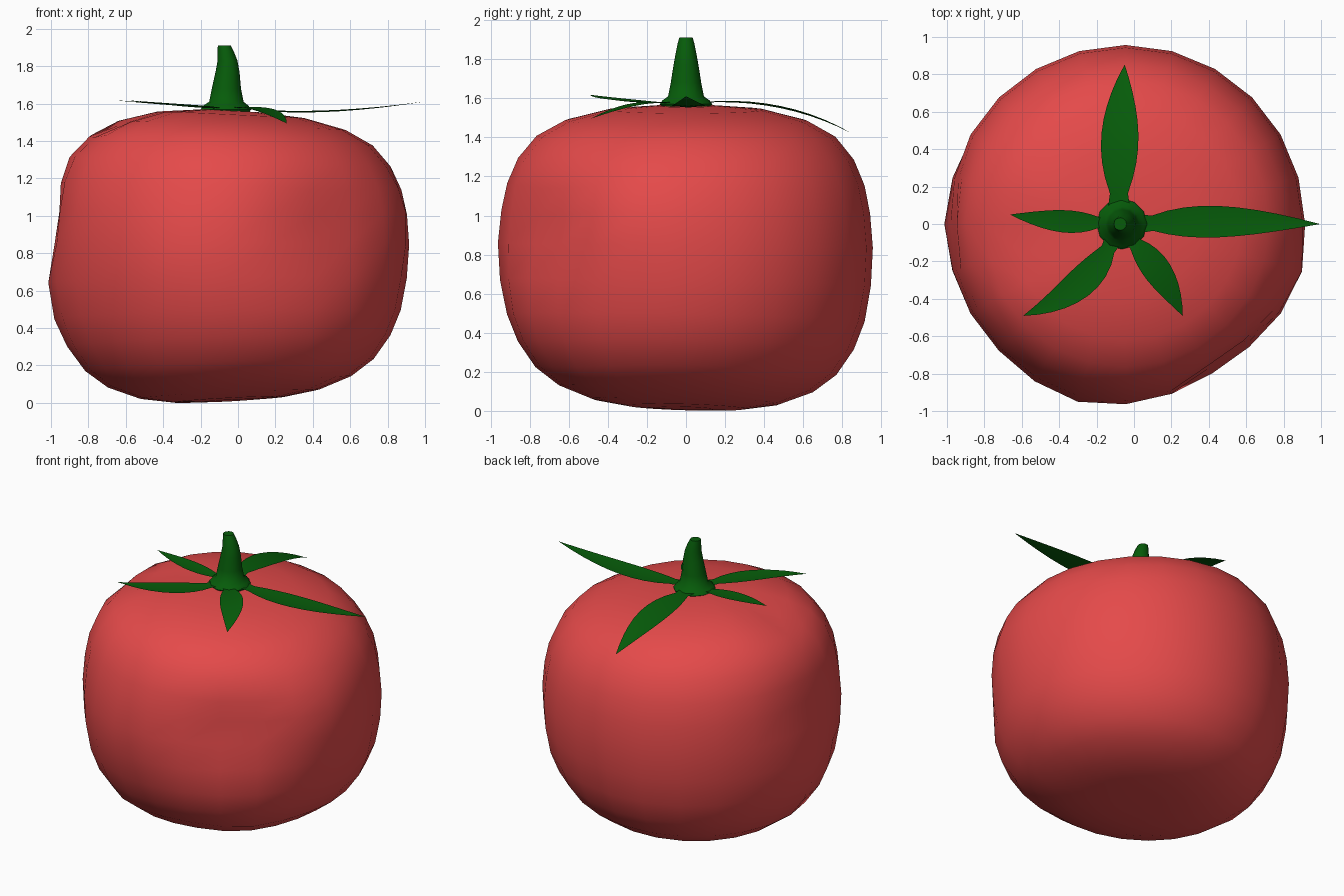
import bpy, bmesh, math
from mathutils import Vector

cube = bpy.data.objects.get("Cube")
if cube:
    bpy.data.objects.remove(cube, do_unlink=True)


def make_material(name, rgb):
    mat = bpy.data.materials.new(name)
    mat.use_nodes = True
    mat.diffuse_color = (*rgb, 1)
    bsdf = mat.node_tree.nodes["Principled BSDF"]
    bsdf.inputs["Base Color"].default_value = (*rgb, 1)
    bsdf.inputs["Roughness"].default_value = 0.6
    return mat


RED = make_material("tomato red", (0.78, 0.068, 0.068))
GREEN = make_material("stem green", (0.002, 0.107, 0.003))


def finish(bm, name, mat, angle=60):
    mesh = bpy.data.meshes.new(name)
    bm.to_mesh(mesh)
    bm.free()
    mesh.materials.append(mat)
    obj = bpy.data.objects.new(name, mesh)
    bpy.context.collection.objects.link(obj)
    bpy.ops.object.select_all(action="DESELECT")
    obj.select_set(True)
    bpy.context.view_layer.objects.active = obj
    bpy.ops.object.shade_smooth_by_angle(angle=math.radians(angle))
    return obj


def loft(rings, sides):
    """Stack of circles (centre x, radius, z), closed with a fan at both ends."""
    bm = bmesh.new()
    loops = []
    for cx, r, z in rings:
        loops.append([bm.verts.new((cx + r * math.cos(i * math.tau / sides),
                                    r * math.sin(i * math.tau / sides), z))
                      for i in range(sides)])
    for a, b in zip(loops, loops[1:]):
        for i in range(sides):
            j = (i + 1) % sides
            bm.faces.new((a[i], a[j], b[j], b[i]))
    for loop in (loops[0], loops[-1]):
        face = bm.faces.new(loop)
        bmesh.ops.poke(bm, faces=[face])
    bmesh.ops.recalc_face_normals(bm, faces=bm.faces)
    return bm


# Fruit: turned profile, leaned to one side and then dented
profile = [(0.14, 0.02), (0.3, 0.026), (0.48, 0.055), (0.65, 0.12), (0.77, 0.21),
           (0.86, 0.34), (0.915, 0.48), (0.947, 0.66), (0.957, 0.85), (0.943, 1.02),
           (0.915, 1.16), (0.86, 1.29), (0.765, 1.405), (0.62, 1.485), (0.4, 1.54),
           (0.15, 1.56)]
fruit = loft([(-0.045, r, z) for r, z in profile], 24)
# Bumps: centre, reach, push outwards
bumps = [((0.47, -0.75, 0.95), 0.26, -0.085),
         ((-0.97, 0.05, 0.95), 0.22, -0.045),
         ((-0.65, -0.1, 1.47), 0.18, -0.06),
         ((-0.97, 0, 0.6), 0.28, 0.03),
         ((0.87, -0.27, 1.0), 0.2, 0.035),
         ((-0.33, -0.9, 0.8), 0.25, 0.03),
         ((0.5, -0.6, 0.25), 0.3, 0.03)]
for v in fruit.verts:
    t = v.co.z / 1.57
    v.co.z += v.co.x * (0.055 - 0.105 * t) - 0.03 * v.co.y * (1 - t)
    out = (v.co - Vector((0, 0, 0.8))).normalized()
    start = v.co.copy()
    for centre, reach, push in bumps:
        d = (start - Vector(centre)).length / reach
        v.co += out * push * math.exp(-d * d)
lowest = min(v.co.z for v in fruit.verts)
for v in fruit.verts:
    v.co.z -= lowest * (1 - v.co.z / 1.57)
finish(fruit, "fruit", RED, 80)

# Stem with its flared collar
stem = loft([(-0.065, 0.12, 1.545), (-0.065, 0.135, 1.57), (-0.065, 0.12, 1.59),
             (-0.062, 0.092, 1.61), (-0.062, 0.078, 1.68), (-0.056, 0.064, 1.77),
             (-0.056, 0.053, 1.83), (-0.066, 0.043, 1.88), (-0.074, 0.034, 1.912)], 12)
finish(stem, "stem", GREEN, 50)


# Leaves: tapered sheets swept along a curved path
def leaf(name, start, control, tip, width, steps=10):
    a, b, c = Vector(start), Vector(control), Vector(tip)
    bm = bmesh.new()
    rows = []
    for i in range(steps + 1):
        t = i / steps
        p = a * (1 - t) ** 2 + b * 2 * t * (1 - t) + c * t * t
        along = (b - a) * (1 - t) + (c - b) * t
        side = Vector((-along.y, along.x, 0)).normalized()
        half = width * (math.sin(math.pi * t ** 0.85) ** 0.9 if 0 < t < 1 else 0)
        half = max(half, 0.6 * width * (1 - 2 * t), 0.001)
        lift = Vector((0, 0, 0.1 * half))
        rows.append([bm.verts.new(q) for q in
                     (p - side * half + lift, p, p + side * half + lift)])
    for r, s in zip(rows, rows[1:]):
        for k in range(2):
            bm.faces.new((r[k], r[k + 1], s[k + 1], s[k]))
    bmesh.ops.recalc_face_normals(bm, faces=bm.faces)
    if sum(f.normal.z for f in bm.faces) < 0:
        bmesh.ops.reverse_faces(bm, faces=bm.faces)
    finish(bm, name, GREEN)


leaf("back_leaf", (-0.08, 0.08, 1.578), (-0.085, 0.5, 1.602), (-0.05, 0.85, 1.42), 0.1)
leaf("left_leaf", (0.02, 0, 1.575), (0.4, 0.025, 1.517), (0.99, 0, 1.61), 0.085)
leaf("right_leaf", (-0.14, 0.01, 1.578), (-0.37, 0.0, 1.59), (-0.66, 0.05, 1.618), 0.06)
leaf("front_left_leaf", (-0.03, -0.07, 1.575), (0.15, -0.24, 1.59), (0.26, -0.49, 1.495), 0.075)
leaf("front_right_leaf", (-0.11, -0.08, 1.575), (-0.24, -0.36, 1.575), (-0.59, -0.49, 1.618), 0.08)
